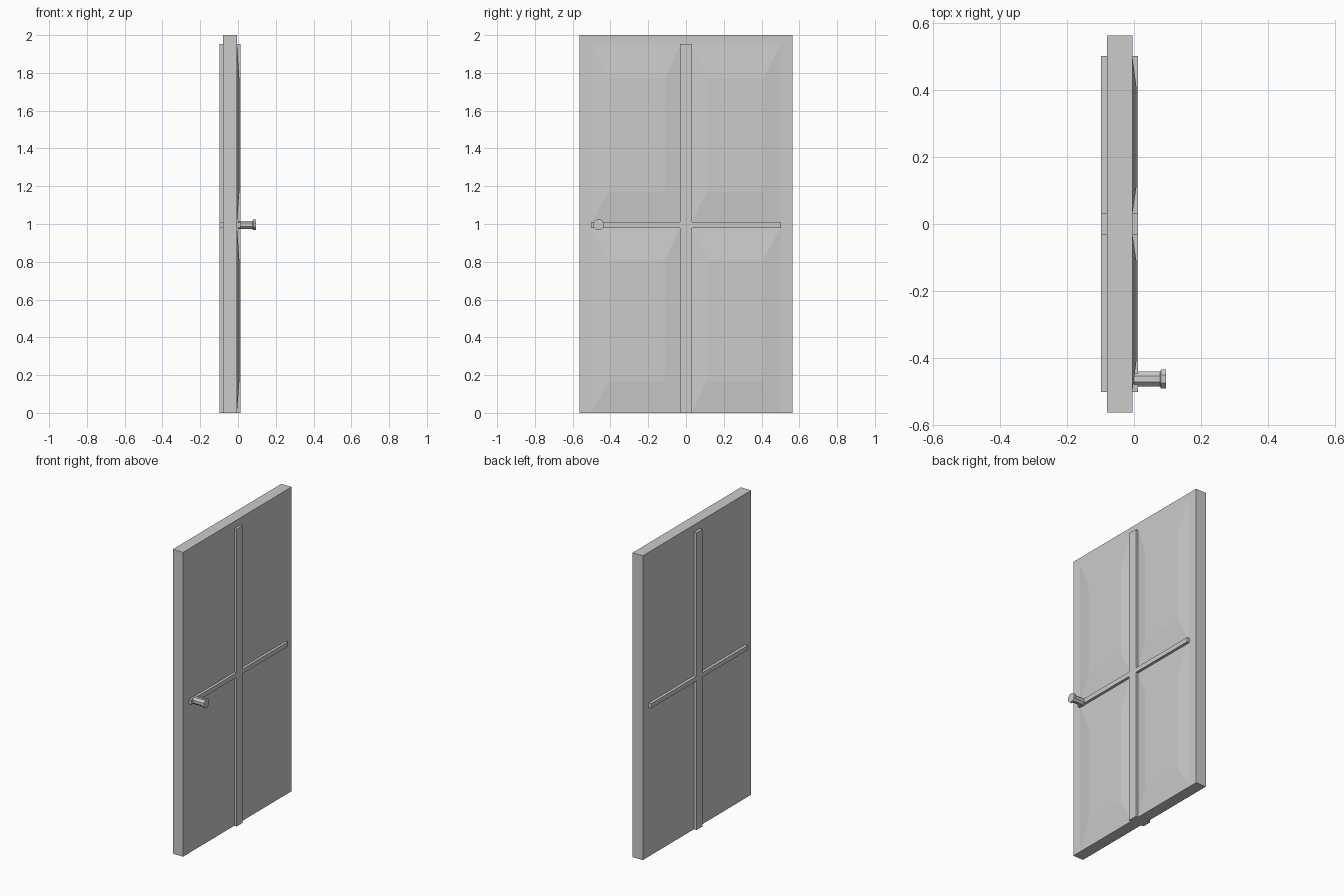
import bpy, bmesh, math

if "Cube" in bpy.data.objects:
    bpy.data.objects.remove(bpy.data.objects["Cube"])


def make_object(name, bm):
    bmesh.ops.recalc_face_normals(bm, faces=bm.faces)
    mesh = bpy.data.meshes.new(name)
    bm.to_mesh(mesh)
    bm.free()
    obj = bpy.data.objects.new(name, mesh)
    bpy.context.collection.objects.link(obj)
    return obj


def loft(name, rings, cap_start=True):
    """Skin a list of equal-length vertex rings and cap the ends."""
    bm = bmesh.new()
    loops = [[bm.verts.new(p) for p in ring] for ring in rings]
    n = len(loops[0])
    for a, b in zip(loops, loops[1:]):
        for i in range(n):
            j = (i + 1) % n
            bm.faces.new((a[i], a[j], b[j], b[i]))
    if cap_start:
        bm.faces.new(loops[0])
    bm.faces.new(loops[-1])
    return make_object(name, bm)


def rect(x, y0, y1, z0, z1):
    return [(x, y0, z0), (x, y1, z0), (x, y1, z1), (x, y0, z1)]


def plus(x, w, s, zlo, zhi, z0, z1):
    """Cross-shaped outline: upright half width w, arms reaching s."""
    return [(x, -w, zlo), (x, w, zlo), (x, w, z0), (x, s, z0), (x, s, z1), (x, w, z1),
            (x, w, zhi), (x, -w, zhi), (x, -w, z1), (x, -s, z1), (x, -s, z0), (x, -w, z0)]


# Door slab
loft("door_slab", [rect(x, -0.563, 0.563, 0, 2) for x in (-0.08, -0.005)])

# Cross-shaped mullion running through the slab, proud on both faces
loft("cross_bars", [plus(x, 0.031, 0.502, 0, 1.953, 0.98, 1.01) for x in (-0.099, 0.012)])

# Four shallow raised panels with sloping borders on the handle side
for row, z0, z1, i0, i1 in (("lower", 0.01, 0.98, 0.165, 0.81),
                            ("upper", 1.01, 1.95, 1.17, 1.77)):
    for side, y0, y1, k0, k1 in (("left", -0.5, -0.031, -0.41, -0.11),
                                 ("right", 0.031, 0.5, 0.11, 0.41)):
        loft(f"{row}_{side}_panel",
             [rect(-0.005, y0, y1, z0, z1), rect(0.007, k0, k1, i0, i1)], cap_start=False)

# Eight-sided knob: stem, flare and flat head
rings = []
for x, flat in ((0.0, 0.022), (0.077, 0.022), (0.081, 0.028), (0.095, 0.028)):
    r = flat / math.cos(math.pi / 8)
    rings.append([(x, -0.463 + r * math.cos((k + 0.5) * math.pi / 4),
                   0.995 + r * math.sin((k + 0.5) * math.pi / 4)) for k in range(8)])
loft("door_knob", rings)
